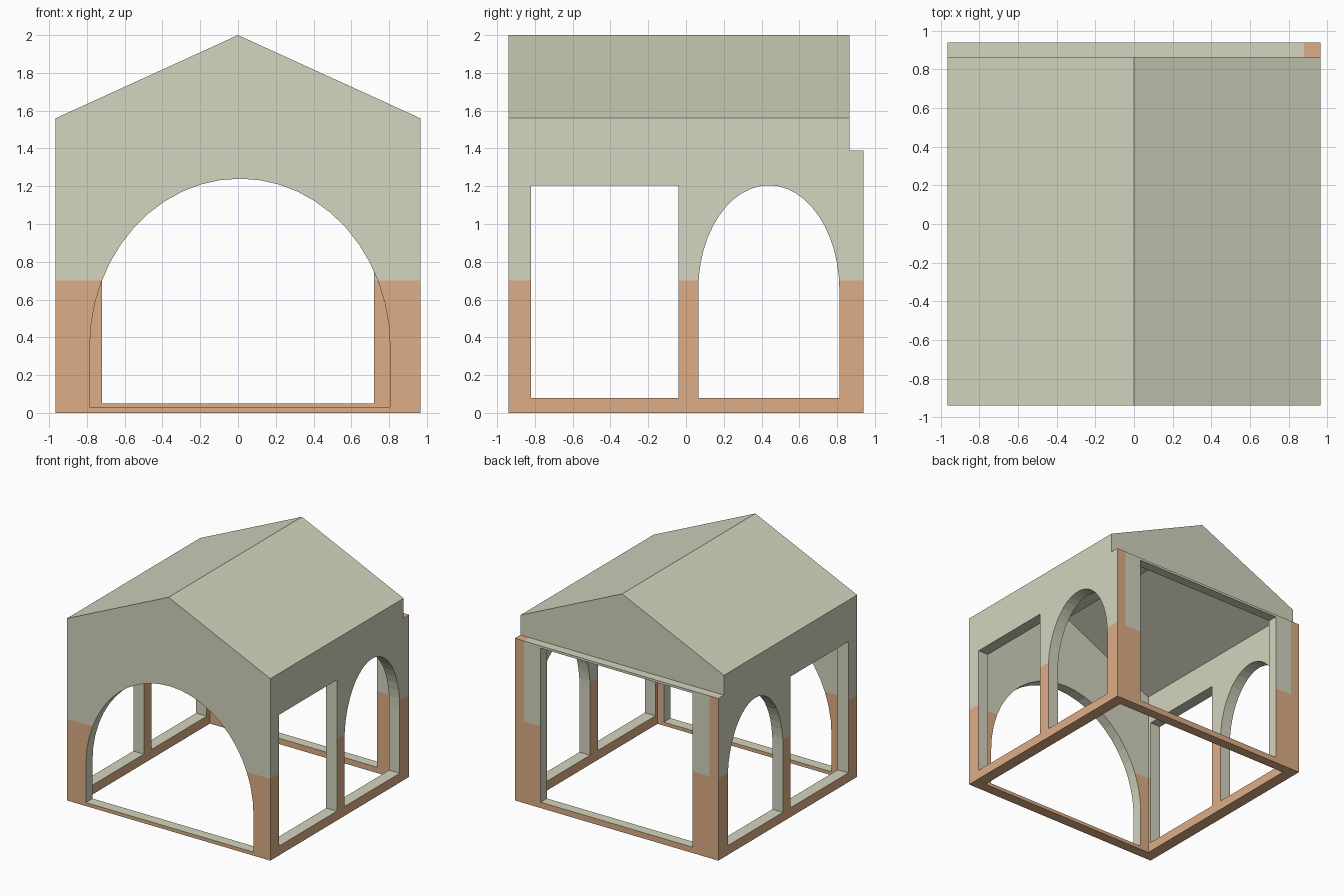
import bpy, bmesh, math
from mathutils import Vector

if "Cube" in bpy.data.objects:
    bpy.data.objects.remove(bpy.data.objects["Cube"])


def material(name, rgb):
    m = bpy.data.materials.new(name)
    m.diffuse_color = (*rgb, 1)
    m.use_nodes = True
    m.node_tree.nodes["Principled BSDF"].inputs["Base Color"].default_value = m.diffuse_color
    return m


PLASTER = material("plaster", (0.66, 0.66, 0.52))
CLAY = material("clay", (0.72, 0.42, 0.24))
W, F, B = 0.965, -0.94, 0.94      # half width, front, back
BAND = 0.70                       # top of the clay-coloured lower band
EAVE, INNER, LEDGE = 1.56, 1.46, 1.39


def rect(u0, u1, v0, v1):
    return [(u0, v0), (u1, v0), (u1, v1), (u0, v1)]


def arch(u0, u1, v0, spring, top, n=24):
    """Opening with straight jambs and a half-elliptical head."""
    c, r = (u0 + u1) / 2, (u1 - u0) / 2
    head = [(c + r * math.cos(math.pi * i / n),
             spring + (top - spring) * math.sin(math.pi * i / n)) for i in range(n + 1)]
    return [(u0, v0), (u1, v0)] + head


def panel(name, axis, d0, d1, outline, holes=(), corner_strips=False):
    """Flat wall: outline with holes, extruded from d0 to d1 along axis."""
    bm = bmesh.new()
    for loop in [outline, *holes]:
        vs = [bm.verts.new((d0, u, v) if axis == 0 else (u, d0, v)) for u, v in loop]
        for i, a in enumerate(vs):
            bm.edges.new((a, vs[(i + 1) % len(vs)]))
    normal = Vector((1, 0, 0)) if axis == 0 else Vector((0, 1, 0))
    bmesh.ops.triangle_fill(bm, use_beauty=True, use_dissolve=False,
                            edges=bm.edges[:], normal=normal)
    ext = bmesh.ops.extrude_face_region(bm, geom=bm.faces[:], use_keep_orig=True)
    moved = [g for g in ext["geom"] if isinstance(g, bmesh.types.BMVert)]
    bmesh.ops.translate(bm, verts=moved, vec=normal * (d1 - d0))

    # split along the colour borders
    cuts = [((0, 0, BAND), (0, 0, 1))]
    if corner_strips:
        cuts += [((s * 0.88, 0, 0), (1, 0, 0)) for s in (-1, 1)]
    for co, no in cuts:
        bmesh.ops.bisect_plane(bm, geom=bm.verts[:] + bm.edges[:] + bm.faces[:],
                               plane_co=co, plane_no=no)
    bmesh.ops.recalc_face_normals(bm, faces=bm.faces[:])

    # clay on lower wall faces, plaster on the reveals of openings
    for f in bm.faces:
        c = f.calc_center_median()
        skin = (abs(f.normal[axis]) > 0.9 or abs(c.x) > W - 0.002
                or abs(c.y) > B - 0.002 or c.z < 0.001)
        clay = skin and c.z < BAND
        if corner_strips:
            clay = clay or (f.normal.y > 0.9 and abs(c.x) > 0.88) \
                or (f.normal.z > 0.9 and c.x > 0.88)
        f.material_index = int(clay)
    me = bpy.data.meshes.new(name)
    bm.to_mesh(me)
    bm.free()
    me.materials.append(PLASTER)
    me.materials.append(CLAY)
    ob = bpy.data.objects.new(name, me)
    bpy.context.collection.objects.link(ob)
    return ob


# front wall with gable and wide arch
panel("front_wall", 1, F, F + 0.09,
      [(-W, 0), (W, 0), (W, EAVE), (0, 2), (-W, EAVE)],
      [arch(-0.785, 0.805, 0.03, 0.35, 1.24)])

# side walls, each with a square opening and an arched one
side_outline = [(F + 0.09, 0), (0.855, 0), (0.855, LEDGE),
                (0.84, LEDGE), (0.84, INNER), (F + 0.09, INNER)]
for side, s in (("left", -1), ("right", 1)):
    panel(side + "_wall", 0, s * (W - 0.1), s * W, side_outline,
          [rect(-0.82, -0.04, 0.08, 1.205), arch(0.065, 0.812, 0.08, 0.65, 1.205)])

# open back frame
panel("back_frame", 1, 0.855, B, rect(-W, W, 0, LEDGE),
      [rect(-0.72, 0.72, 0.05, 1.37)], corner_strips=True)

# back gable above the frame
panel("back_gable", 1, 0.84, 0.865,
      [(-W, LEDGE), (W, LEDGE), (W, EAVE), (0, 2), (-W, EAVE)])

# hollow pitched roof
t = W - 0.1
panel("roof", 1, F + 0.09, 0.84,
      [(-W, INNER), (-t, INNER), (0, 1.88), (t, INNER), (W, INNER),
       (W, EAVE), (0, 2), (-W, EAVE)])
